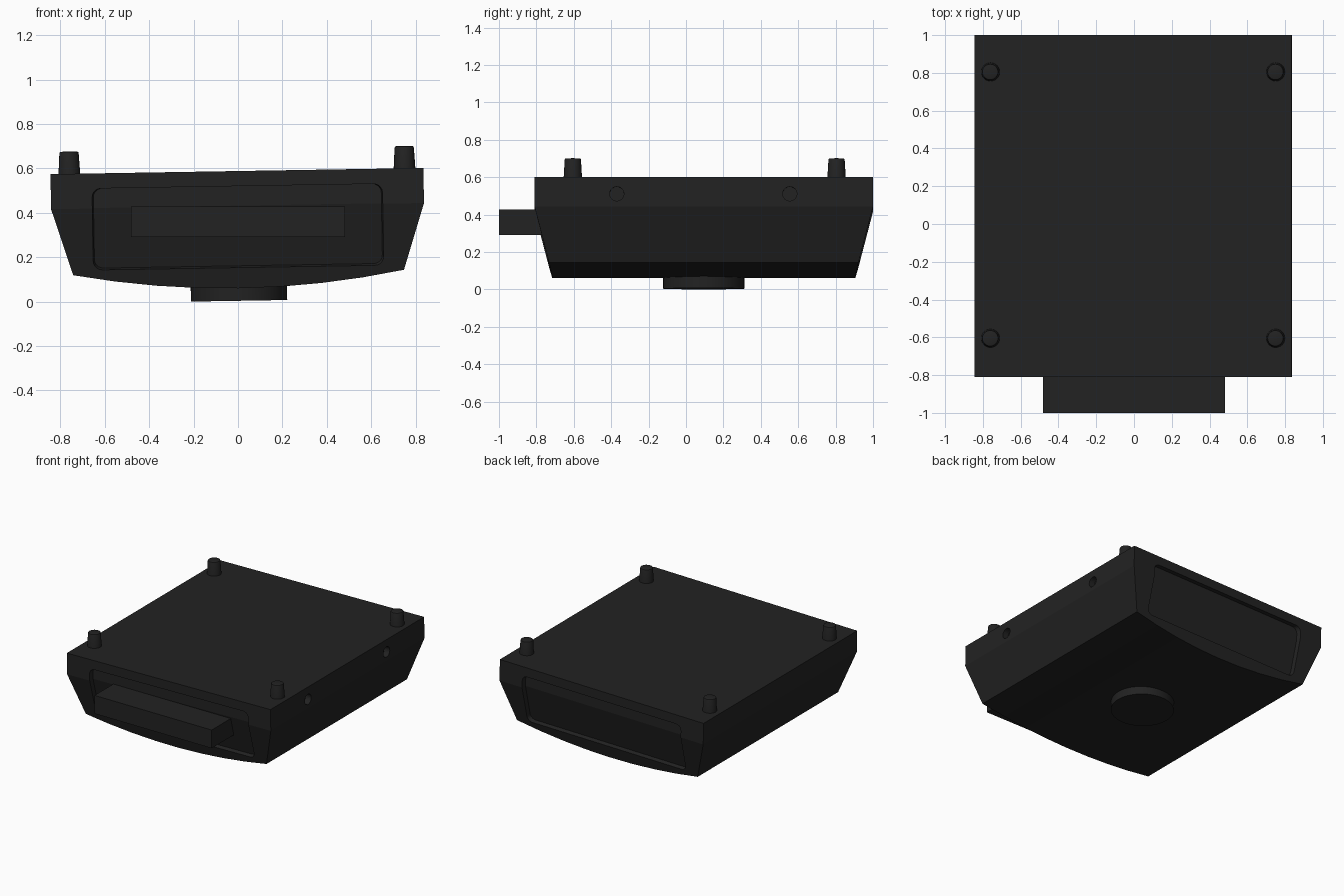
import bpy, bmesh, math
from mathutils import Matrix, Vector

if "Cube" in bpy.data.objects:
    bpy.data.objects.remove(bpy.data.objects["Cube"])

black = bpy.data.materials.new("black_plastic")
black.diffuse_color = (0.016, 0.016, 0.016, 1)
black.use_nodes = True
black.node_tree.nodes["Principled BSDF"].inputs["Base Color"].default_value = black.diffuse_color

TOP, CREASE = 0.588, 0.43
# the housing sits with a slight sideways lean
LEAN = (Matrix.Translation((0, 0, 0.3)) @ Matrix.Rotation(math.radians(-0.95), 4, 'Y')
        @ Matrix.Translation((0, 0, -0.3)))


def front_y(z):
    return -0.81 + 0.26 * max(0, CREASE - z)


def back_y(z):
    return 1.0 - 0.26 * max(0, CREASE - z)


def finish(name, bm):
    bmesh.ops.recalc_face_normals(bm, faces=bm.faces)
    me = bpy.data.meshes.new(name)
    bm.to_mesh(me)
    bm.free()
    me.materials.append(black)
    ob = bpy.data.objects.new(name, me)
    bpy.context.collection.objects.link(ob)
    return ob


def cylinder(name, r1, r2, depth, matrix, sides=32, bevel=0):
    bm = bmesh.new()
    bmesh.ops.create_cone(bm, cap_ends=True, segments=sides, radius1=r1, radius2=r2, depth=depth)
    if bevel:
        rim = [e for e in bm.edges if all(v.co.z > 0 for v in e.verts)]
        bmesh.ops.bevel(bm, geom=rim, offset=bevel, segments=2, affect='EDGES', profile=0.5)
    bm.transform(matrix)
    return finish(name, bm)


def smooth(ob):
    bpy.ops.object.select_all(action='DESELECT')
    ob.select_set(True)
    bpy.context.view_layer.objects.active = ob
    bpy.ops.object.shade_smooth_by_angle(angle=math.radians(35))


def cut(ob, cutter):
    mod = ob.modifiers.new("cut", 'BOOLEAN')
    mod.operation, mod.solver, mod.object = 'DIFFERENCE', 'EXACT', cutter
    bpy.context.view_layer.objects.active = ob
    bpy.ops.object.modifier_apply(modifier=mod.name)
    bpy.data.objects.remove(cutter)


# housing: upright rim, tapered lower walls, bowed underside
profile = [(0.84, TOP), (0.84, CREASE)]
profile += [(0.745 * t / 4, 0.06 + 0.071 * (t / 4) ** 2) for t in range(4, -5, -1)]
profile += [(-0.84, CREASE), (-0.84, TOP)]
bm = bmesh.new()
rings = [[bm.verts.new((x, y(z), z)) for x, z in profile] for y in (front_y, back_y)]
n = len(profile)
for ring in rings:
    bm.faces.new((ring[0], ring[1], ring[-2], ring[-1]))
    bm.faces.new(ring[1:-1])
for i in range(n):
    j = (i + 1) % n
    bm.faces.new((rings[0][i], rings[0][j], rings[1][j], rings[1][i]))
housing = finish("housing", bm)


# recessed rounded panels on the front and back
def panel_cutter(y_of, inward):
    r, pts = 0.04, []
    for k, (cx, cz) in enumerate([(0.615, 0.48), (-0.615, 0.48), (-0.615, 0.192), (0.615, 0.192)]):
        for s in range(6):
            a = math.pi / 2 * (k + s / 5)
            pts.append((cx + r * math.cos(a), 0, cz + r * math.sin(a)))
    bm = bmesh.new()
    bm.faces.new([bm.verts.new(p) for p in pts])
    bmesh.ops.bisect_plane(bm, geom=bm.verts[:] + bm.edges[:] + bm.faces[:],
                           plane_co=(0, 0, CREASE), plane_no=(0, 0, 1))
    inner = bm.verts[:]
    res = bmesh.ops.extrude_face_region(bm, geom=bm.faces[:], use_keep_orig=True)
    outer = [g for g in res["geom"] if isinstance(g, bmesh.types.BMVert)]
    for v in inner:
        v.co.x *= 0.99
        v.co.z = 0.52 + (v.co.z - 0.52) * 0.975
        v.co.y = y_of(v.co.z) + 0.032 * inward
    for v in outer:
        v.co.y = y_of(v.co.z) - 0.004 * inward
    return finish("panel_cutter", bm)


cut(housing, panel_cutter(front_y, 1))
cut(housing, panel_cutter(back_y, -1))

# screw holes in both sides
for side in (-1, 1):
    for y in (-0.37, 0.555):
        m = Matrix.Translation((side * 0.84, y, 0.497)) @ Matrix.Rotation(math.pi / 2, 4, 'Y')
        cut(housing, cylinder("hole_cutter", 0.038, 0.038, 0.09, m, 24))
housing.data.transform(LEAN)

# corner pegs on top
for side, sx in (("left", -1), ("right", 1)):
    for end, y in (("front", -0.605), ("back", 0.805)):
        m = LEAN @ Matrix.Translation((sx * 0.755, y, 0.629))
        smooth(cylinder(f"peg_{end}_{side}", 0.05, 0.043, 0.118, m, 24, 0.007))

# round foot underneath
smooth(cylinder("round_foot", 0.217, 0.217, 0.096,
                LEAN @ Matrix.Translation((0, 0.095, 0.0516)), 48))

# connector block sticking out of the front
bm = bmesh.new()
bmesh.ops.create_cube(bm, size=1)
bm.transform(Matrix.Translation((0, -0.865, 0.36)) @ Matrix.Diagonal((0.966, 0.27, 0.136, 1)))
finish("connector_block", bm)
